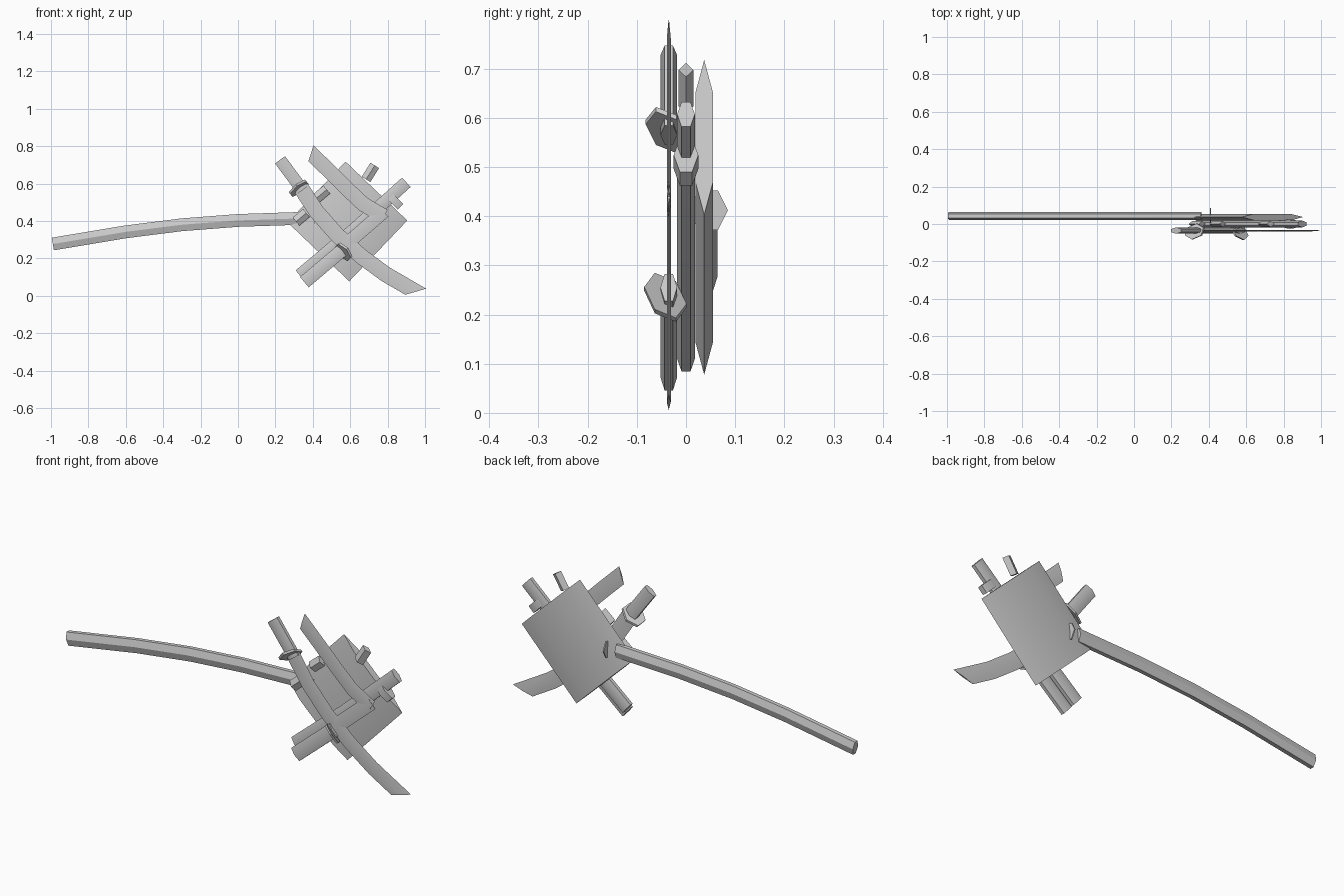
import bpy, bmesh, math
from mathutils import Vector

if "Cube" in bpy.data.objects:
    bpy.data.objects.remove(bpy.data.objects["Cube"])

# Cross-sections: (across in the xz plane, along y), unit half sizes
ROUND = [(0, -1), (1, -.5), (1, .5), (0, 1), (-1, .5), (-1, -.5)]
FLAT = [(-1, 0), (-.58, -1), (.58, -1), (1, 0), (.58, 1), (-.58, 1)]
LENS = [(-1, 0), (0, -1), (1, 0), (0, 1)]


def sweep(name, path, y, half, thick, section, skew=(0, 0)):
    """Sweep a section along (x, z) points; skew slants the two end cuts."""
    bm = bmesh.new()
    pts = [Vector(p) for p in path]
    rings = []
    for i, p in enumerate(pts):
        d = (pts[min(i + 1, len(pts) - 1)] - pts[max(i - 1, 0)]).normalized()
        n = Vector((-d.y, d.x))
        s = skew[0] if i == 0 else skew[1] if i == len(pts) - 1 else 0
        ring = []
        for a, b in section:
            q = p + n * (a * half) + d * (a * s)
            ring.append(bm.verts.new((q.x, y + b * thick, q.y)))
        rings.append(ring)
    k = len(section)
    for r, t in zip(rings, rings[1:]):
        for j in range(k):
            bm.faces.new((r[j], r[(j + 1) % k], t[(j + 1) % k], t[j]))
    bm.faces.new(rings[0])
    bm.faces.new(rings[-1][::-1])
    bmesh.ops.recalc_face_normals(bm, faces=bm.faces)
    me = bpy.data.meshes.new(name)
    bm.to_mesh(me)
    bm.free()
    ob = bpy.data.objects.new(name, me)
    bpy.context.collection.objects.link(ob)
    bpy.ops.object.select_all(action='DESELECT')
    ob.select_set(True)
    bpy.context.view_layer.objects.active = ob
    bpy.ops.object.shade_smooth_by_angle(angle=math.radians(30))
    return ob


def guard(name, center, y, angle, half, depth, thick=.006, tilt=0):
    """Thin six-sided plate standing across a handle."""
    d = Vector((math.cos(angle), math.sin(angle))) * thick
    c = Vector(center)
    ob = sweep(name, [c - d, c + d], y, half, depth, ROUND)
    for v in ob.data.vertices:
        k = (v.co.y - y) * tilt
        v.co.x += math.cos(angle) * k
        v.co.z += math.sin(angle) * k
    return ob


# Square slab, thickest in the middle
sweep("slab", [(.43, .235), (.74, .56)], .037, .228, .0178, FLAT)

# Long curved shaft on the back
sweep("long_shaft", [(-.99, .277), (-.6, .342), (-.3, .38), (0, .403), (.36, .415)],
      .043, .034, .021, ROUND)
guard("long_shaft_guard", (.41, .412), .045, 0, .04, .04, .003)

# Straight bar between slab and blades
sweep("middle_bar", [(.33, .11), (.61, .345), (.9, .607)], 0, .034, .018, ROUND)
guard("middle_bar_collar", (.835, .51), 0, math.radians(45), .048, .025, .02)

# Upper left handle with long curved blade
sweep("upper_handle", [(.225, .727), (.345, .565)], -.035, .033, .017, ROUND)
guard("upper_guard", (.325, .575), -.04, math.radians(-52), .055, .042, tilt=.5)
sweep("long_blade", [(.335, .58), (.42, .45), (.53, .325), (.66, .21), (.79, .115), (.95, .022)],
      -.035, .042, .004, LENS, (0, .04))

# Lower left handle with short shank and hooked blade
sweep("lower_handle", [(.355, .073), (.57, .255)], -.035, .036, .017, ROUND)
guard("lower_guard", (.565, .235), -.042, math.radians(42), .05, .043, tilt=-.6)
sweep("shank", [(.56, .26), (.78, .45)], -.035, .036, .004, LENS)
sweep("hooked_blade", [(.78, .425), (.67, .49), (.58, .575), (.49, .665), (.39, .762)],
      -.035, .04, .004, LENS, (0, -.02))

# Small loose plates
for i, (x, z, a, w, h) in enumerate([(.338, .42, 40, .028, .036), (.447, .545, 40, .028, .036),
                                     (.708, .66, 58, .027, .044)]):
    a = math.radians(a)
    d = Vector((math.cos(a), math.sin(a))) * h
    c = Vector((x, z))
    sweep(f"small_plate_{i + 1}", [c - d, c + d], 0, w, .015, LENS)
